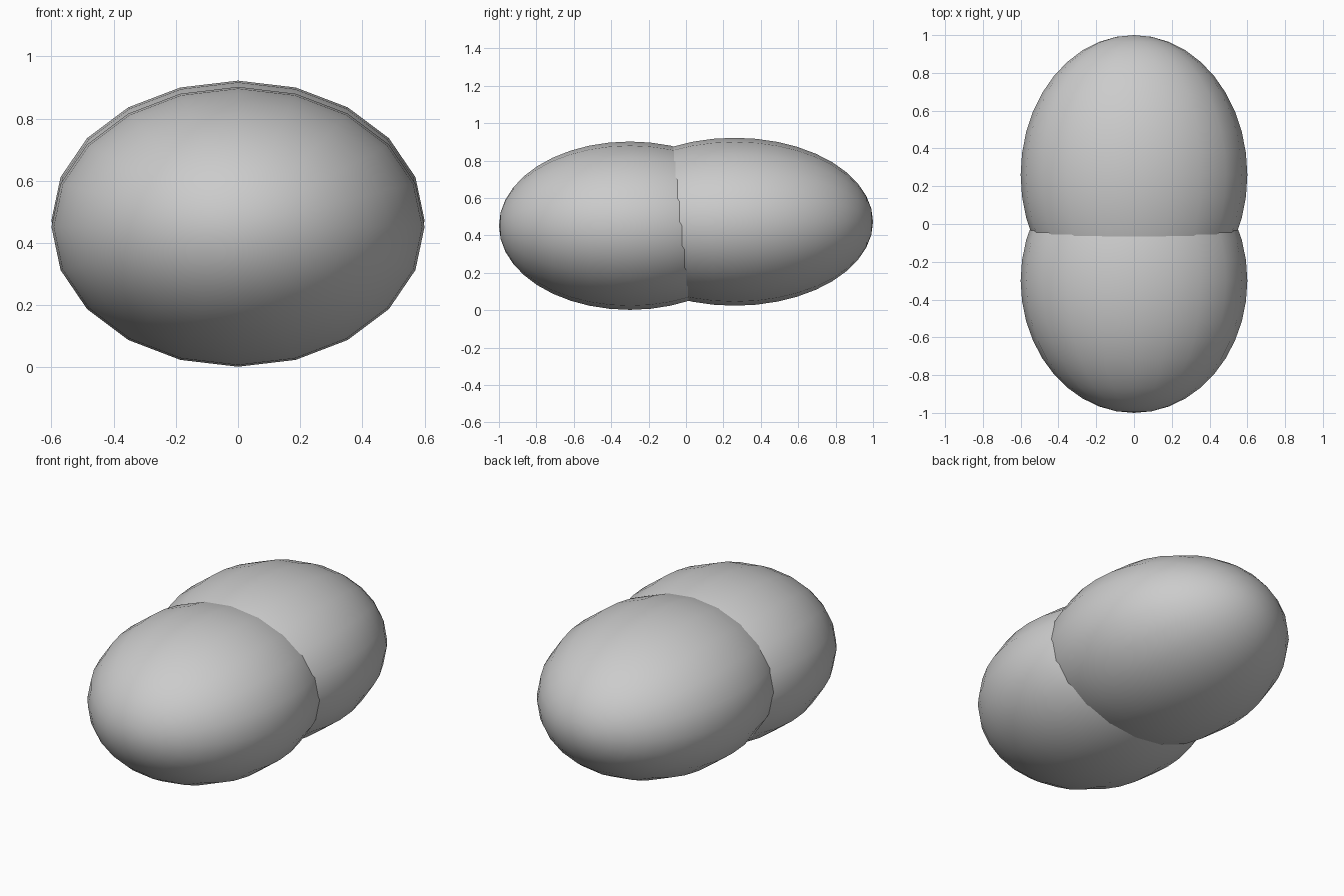
import bpy
from math import radians

if "Cube" in bpy.data.objects:
    bpy.data.objects.remove(bpy.data.objects["Cube"])


def ellipsoid(name, center, radii):
    # Poles lie along y; 20 sides around, smooth shaded
    bpy.ops.mesh.primitive_uv_sphere_add(segments=20, ring_count=20, radius=1)
    ob = bpy.context.object
    ob.name = name
    rx, ry, rz = radii
    ob.rotation_euler = (radians(90), 0, 0)
    bpy.ops.object.transform_apply(location=False, rotation=True, scale=False)
    ob.scale = (rx, ry, rz)
    ob.location = center
    bpy.ops.object.transform_apply(location=False, rotation=False, scale=True)
    bpy.ops.object.shade_smooth()
    return ob


# Front lobe
ellipsoid("front_lobe", (0, -0.30, 0.452), (0.6, 0.70, 0.45))
# Back lobe, slightly higher and longer
ellipsoid("back_lobe", (0, 0.26, 0.473), (0.6, 0.74, 0.449))
